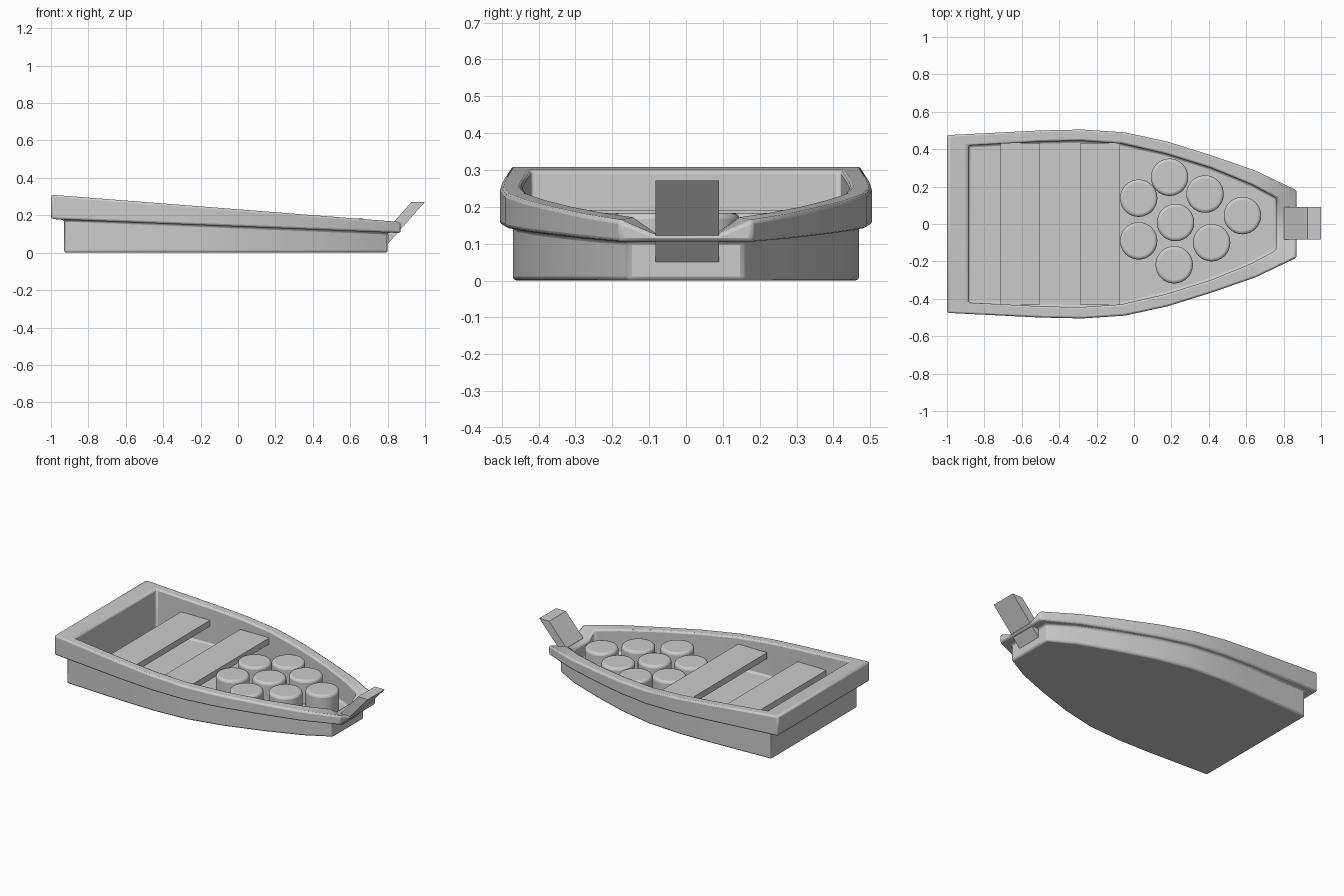
import bpy, bmesh
from math import radians

if "Cube" in bpy.data.objects:
    bpy.data.objects.remove(bpy.data.objects["Cube"])


def finish(name, bm, bevel=0, segments=2):
    bmesh.ops.recalc_face_normals(bm, faces=bm.faces)
    me = bpy.data.meshes.new(name)
    bm.to_mesh(me)
    bm.free()
    ob = bpy.data.objects.new(name, me)
    bpy.context.collection.objects.link(ob)
    if bevel:
        m = ob.modifiers.new("bevel", 'BEVEL')
        m.width, m.segments = bevel, segments
        m.limit_method, m.angle_limit = 'ANGLE', radians(40)
    bpy.ops.object.select_all(action='DESELECT')
    ob.select_set(True)
    bpy.context.view_layer.objects.active = ob
    bpy.ops.object.shade_smooth_by_angle(angle=radians(30))
    return ob


def prism(name, profile, y0, y1):
    """Extrude an xz profile along y."""
    bm = bmesh.new()
    f = bm.faces.new([bm.verts.new((x, y0, z)) for x, z in profile])
    g = bmesh.ops.extrude_face_region(bm, geom=[f])["geom"]
    bmesh.ops.translate(bm, vec=(0, y1 - y0, 0),
                        verts=[v for v in g if isinstance(v, bmesh.types.BMVert)])
    return finish(name, bm)


# Half outlines from bow to stern: gunwale, outer hull wall, inner wall
RIM = [(.87, .09), (.87, .18), (.65, .285), (.42, .365), (.18, .44),
       (-.05, .49), (-.28, .505), (-.5, .5), (-1, .475)]
HULL = [(.8, .09), (.8, .158), (.64, .245), (.42, .328), (.18, .405),
        (-.05, .455), (-.28, .47), (-.5, .466), (-.93, .445)]
INNER = [(.76, .08), (.76, .14), (.63, .21), (.41, .3), (.17, .375),
         (-.07, .43), (-.29, .445), (-.5, .44), (-.885, .42)]


def rim_top(x, i):
    # sloping sheer line, with a dip at the bow for the post
    return .128 if i == 0 else .31 - (x + 1) * .078


def rim_bottom(x, i):
    return .18 - (x + 1) * .04


# Hull: lofted loops from the underside, over the gunwale, down to the floor
bm = bmesh.new()


def loop(half, zf):
    pts = [(x, y, zf(x, i)) for i, (x, y) in enumerate(half)]
    pts += [(x, -y, z) for x, y, z in reversed(pts)]
    return [bm.verts.new(p) for p in pts]


loops = [loop(HULL, lambda x, i: 0), loop(HULL, rim_bottom),
         loop(RIM, rim_bottom), loop(RIM, rim_top),
         loop(INNER, rim_top), loop(INNER, lambda x, i: .03)]
for a, b in zip(loops, loops[1:]):
    for i in range(len(a)):
        j = (i + 1) % len(a)
        bm.faces.new((a[i], a[j], b[j], b[i]))
bm.faces.new(loops[0])
bm.faces.new(loops[-1])
finish("boat_hull", bm, .012)

# Bench seats
for k, x in enumerate((-.715, -.285)):
    prism(f"seat_{k + 1}", [(x, .152), (x + .21, .152), (x + .21, .192), (x, .192)],
          -.432, .432)

# Slanted bow post
prism("bow_post", [(.803, .05), (1, .272), (.928, .272), (.803, .13)], -.083, .09)

# Round barrels in the bow
SPOTS = [(.19, .25), (.38, .16), (.58, .045), (.025, .138), (.222, .008),
         (.025, -.09), (.415, -.1), (.215, -.218)]
for k, (x, y) in enumerate(SPOTS):
    bm = bmesh.new()
    bmesh.ops.create_cone(bm, cap_ends=True, segments=32, radius1=.1, radius2=.1, depth=.182)
    bmesh.ops.translate(bm, verts=bm.verts, vec=(x, y, .092))
    finish(f"barrel_{k + 1}", bm, .016, 3)
